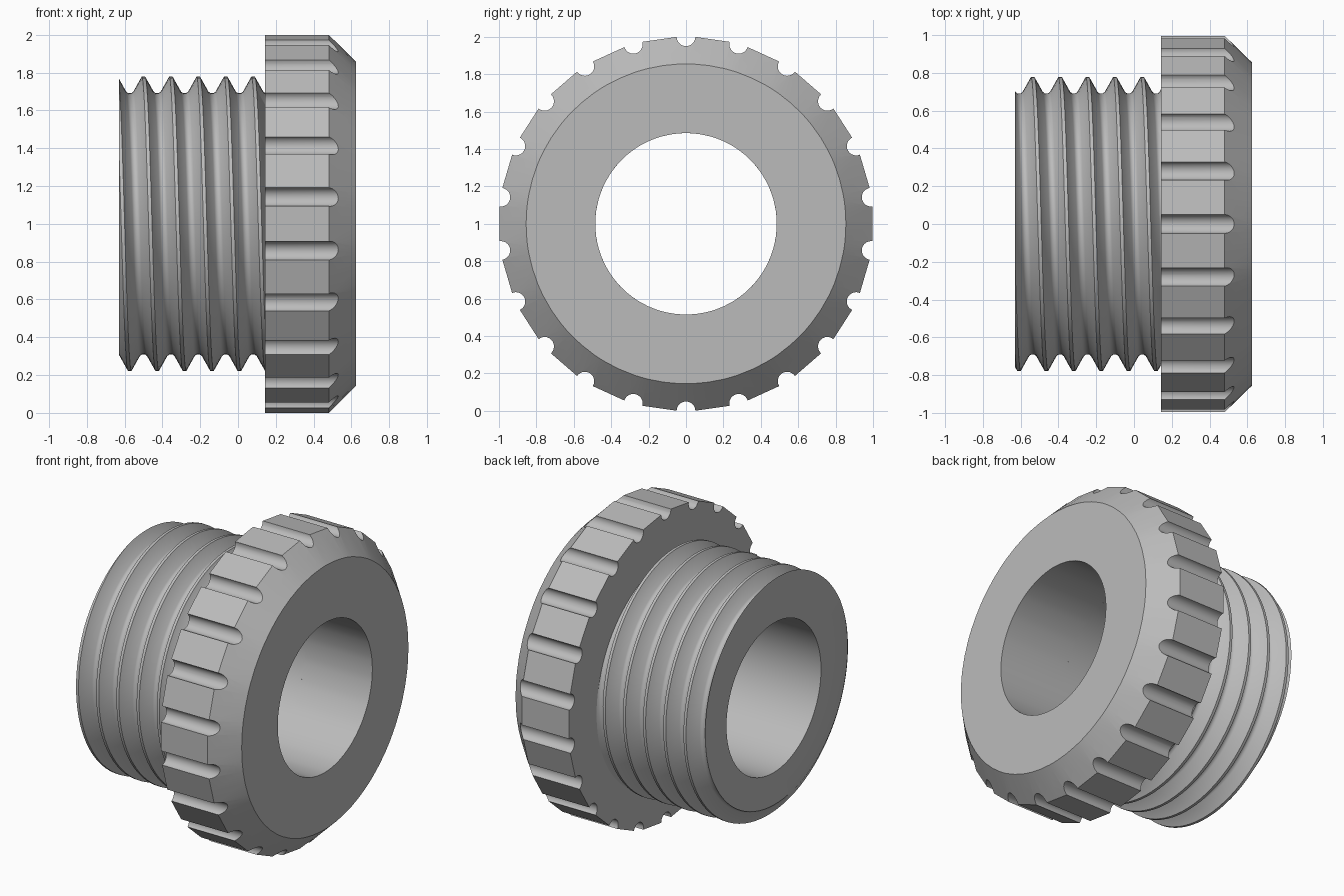
import bpy, bmesh
from math import sin, cos, pi, radians
from mathutils import Matrix, Vector

cube = bpy.data.objects.get("Cube")
if cube:
    bpy.data.objects.remove(cube, do_unlink=True)

BORE, BACK, FRONT, END = 0.485, 0.143, 0.625, -0.63
NOTCHES, NOTCH_R = 22, 0.05
PITCH, STEPS = 0.145, 88

grey = bpy.data.materials.new("plain grey")
grey.use_nodes = True
colour = (0.5, 0.5, 0.5, 1)
grey.diffuse_color = colour
grey.node_tree.nodes["Principled BSDF"].inputs["Base Color"].default_value = colour


def polar(x, r, t):
    """Point on the part's axis frame, angle measured from up towards the back."""
    return (x, r * sin(t), 1 + r * cos(t))


def finish(bm, name):
    bmesh.ops.recalc_face_normals(bm, faces=bm.faces[:])
    mesh = bpy.data.meshes.new(name)
    bm.to_mesh(mesh)
    bm.free()
    mesh.materials.append(grey)
    ob = bpy.data.objects.new(name, mesh)
    bpy.context.collection.objects.link(ob)
    return ob


def activate(ob):
    bpy.ops.object.select_all(action='DESELECT')
    ob.select_set(True)
    bpy.context.view_layer.objects.active = ob


def loft(bm, rows, closed_rows=False, closed_points=False):
    """Skin quads over rows of points."""
    rows = [[bm.verts.new(p) for p in row] for row in rows]
    n, m = len(rows), len(rows[0])
    for i in range(n if closed_rows else n - 1):
        a, b = rows[i], rows[(i + 1) % n]
        for j in range(m if closed_points else m - 1):
            k = (j + 1) % m
            bm.faces.new((a[j], a[k], b[k], b[j]))


# Knurled collar: flat lands between notches, chamfered front edge
half = pi / NOTCHES
edge = radians(2.6)
land = cos(half - edge)
rows = []
for i in range(NOTCHES):
    for offset, scale in ((-edge, 1), (0, 1), (edge, 1), (half, land)):
        t = 2 * half * i + offset
        rim = 1.001 * scale
        profile = ((BACK, BORE), (BACK, rim), (0.48, rim), (FRONT, 0.855), (FRONT, BORE))
        rows.append([polar(x, r, t) for x, r in profile])
bm = bmesh.new()
loft(bm, rows, closed_rows=True, closed_points=True)
collar = finish(bm, "collar")

# Round grip notches cut along the rim
bm = bmesh.new()
for i in range(NOTCHES):
    place = Matrix.Translation(polar(0.4, 1, 2 * half * i)) @ Matrix.Rotation(pi / 2, 4, 'Y')
    bmesh.ops.create_cone(bm, cap_ends=True, segments=24, radius1=NOTCH_R,
                          radius2=NOTCH_R, depth=0.9, matrix=place)
cutter = finish(bm, "notch_cutter")
cutter.hide_render = True
mod = collar.modifiers.new("notches", 'BOOLEAN')
mod.operation = 'DIFFERENCE'
mod.solver = 'EXACT'
mod.object = cutter
activate(collar)
bpy.ops.object.modifier_apply(modifier=mod.name)
bpy.data.objects.remove(cutter, do_unlink=True)

# Threaded sleeve: one tooth profile swept as a helix
tooth = ((-0.009, 0.778), (0.009, 0.778), (0.0525, 0.70),
         (0.0645, 0.691), (0.0805, 0.691), (0.0925, 0.70))
rows = []
for s in range(STEPS + 1):
    t = 2 * pi * s / STEPS
    start = -0.5 - PITCH * s / STEPS
    rows.append([polar(start + PITCH * k + dx, r, t) for k in range(-2, 8) for dx, r in tooth])
bm = bmesh.new()
loft(bm, rows)
bmesh.ops.remove_doubles(bm, verts=bm.verts[:], dist=1e-5)

# Trim the helix square at both ends
for x, side in ((END, -1), (BACK, 1)):
    bmesh.ops.bisect_plane(bm, geom=bm.verts[:] + bm.edges[:] + bm.faces[:], dist=1e-6,
                           plane_co=(x, 0, 1), plane_no=(side, 0, 0), clear_outer=True)

# Bore wall, then ring-shaped end faces
loft(bm, [[polar(x, BORE, 2 * pi * s / STEPS) for x in (END, BACK)] for s in range(STEPS)],
     closed_rows=True)
for x, side in ((END, -1), (BACK, 1)):
    rim = [e for e in bm.edges if e.is_boundary and all(abs(v.co.x - x) < 1e-4 for v in e.verts)]
    bmesh.ops.triangle_fill(bm, edges=rim, use_beauty=True, normal=Vector((side, 0, 0)))
sleeve = finish(bm, "threaded_sleeve")

for ob, angle in ((collar, 30), (sleeve, 40)):
    activate(ob)
    bpy.ops.object.shade_smooth_by_angle(angle=radians(angle))
